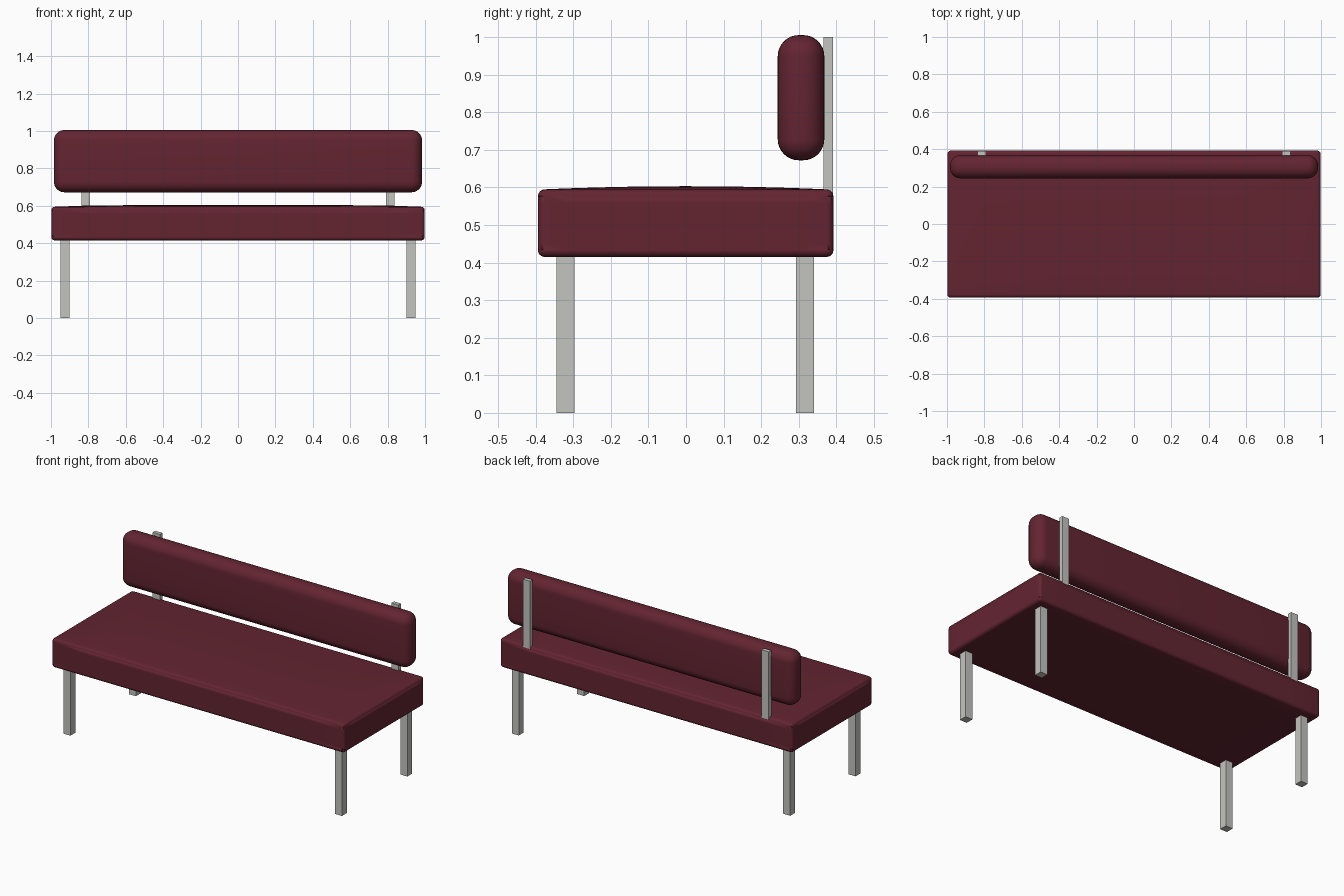
import bpy, bmesh
from mathutils import Vector

if "Cube" in bpy.data.objects:
    bpy.data.objects.remove(bpy.data.objects["Cube"])


def material(name, rgb):
    m = bpy.data.materials.new(name)
    m.diffuse_color = (*rgb, 1)
    m.use_nodes = True
    m.node_tree.nodes["Principled BSDF"].inputs["Base Color"].default_value = m.diffuse_color
    return m


RED = material("dark red upholstery", (0.125, 0.018, 0.031))
METAL = material("light grey metal", (0.55, 0.55, 0.53))


def box(name, lo, hi, mat, bevel=0.0, segments=1, crown=0.0):
    """Box between two corners, optionally rounded and with a domed top."""
    lo, hi = Vector(lo), Vector(hi)
    mid, size = (lo + hi) / 2, hi - lo
    bm = bmesh.new()
    bmesh.ops.create_cube(bm, size=1)
    if crown:
        bmesh.ops.subdivide_edges(bm, edges=bm.edges[:], cuts=9, use_grid_fill=True)
    for v in bm.verts:
        u = v.co.copy()
        v.co = Vector(u[i] * size[i] + mid[i] for i in range(3))
        if crown and u.z > 0.49:
            v.co.z += crown * (1 - (2 * u.y) ** 2) * (1 - (2 * u.x) ** 8)
    mesh = bpy.data.meshes.new(name)
    bm.to_mesh(mesh)
    bm.free()
    mesh.materials.append(mat)
    ob = bpy.data.objects.new(name, mesh)
    bpy.context.collection.objects.link(ob)
    if bevel:
        mod = ob.modifiers.new("rounding", 'BEVEL')
        mod.width, mod.segments = bevel, segments
        mod.limit_method = 'ANGLE'
        mod.angle_limit = 0.8
        mod.harden_normals = False
        mesh.polygons.foreach_set("use_smooth", [True] * len(mesh.polygons))
    return ob


# Cushions
box("seat", (-0.998, -0.394, 0.415), (0.998, 0.392, 0.594), RED, 0.034, 6, 0.009)
box("backrest", (-0.984, 0.244, 0.672), (0.984, 0.368, 1.005), RED, 0.056, 8)

# Legs and backrest posts
for side, sx in (("left", -1), ("right", 1)):
    for end, y in (("front", -0.32), ("back", 0.317)):
        x = 0.926 * sx
        box(f"{end}_leg_{side}", (x - 0.024, y - 0.024, 0), (x + 0.024, y + 0.024, 0.43), METAL)
    x = 0.814 * sx
    box(f"backrest_post_{side}", (x - 0.024, 0.366, 0.5), (x + 0.024, 0.391, 1.0), METAL)
